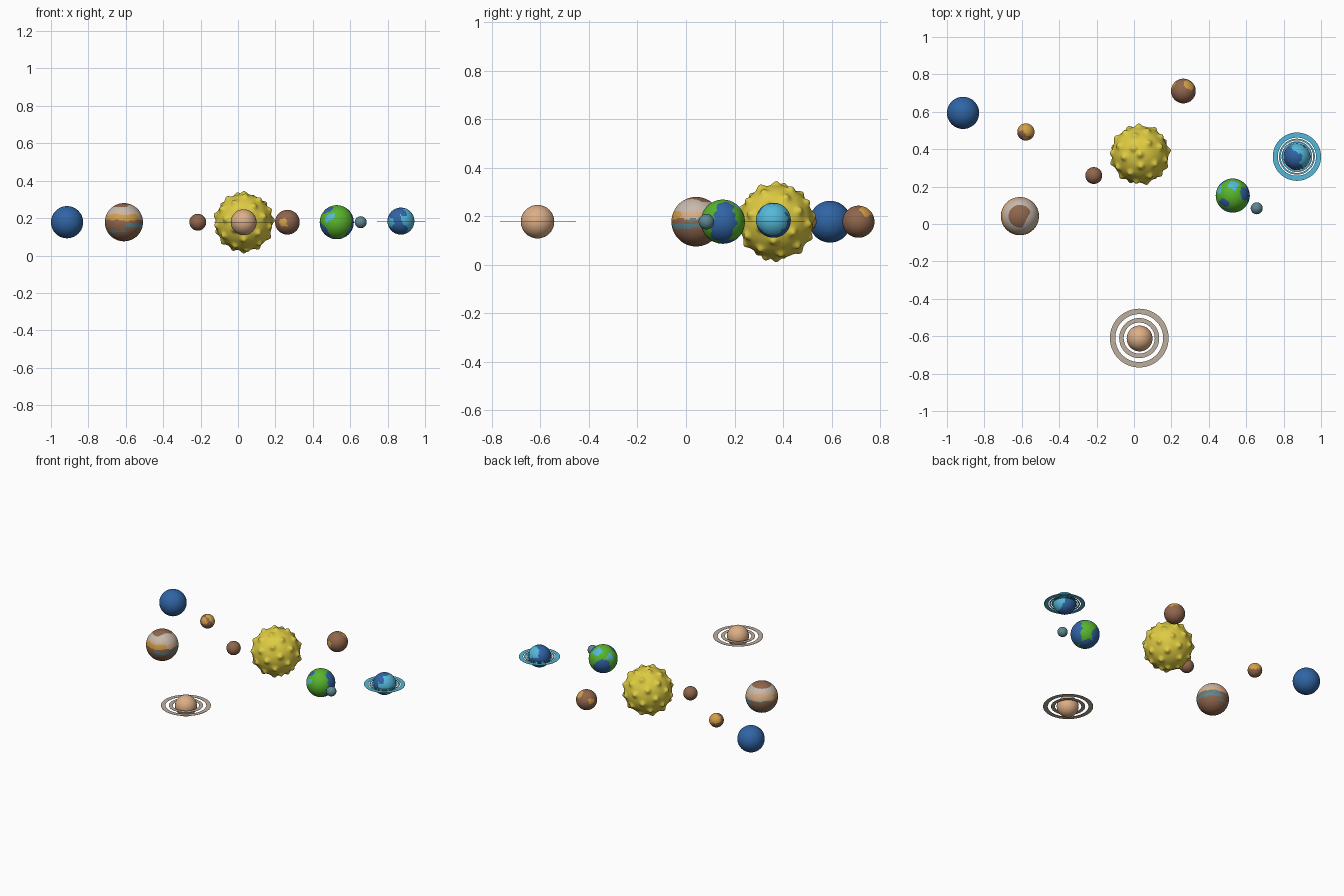
import bpy, bmesh, math
from mathutils import Vector, noise

if "Cube" in bpy.data.objects:
    bpy.data.objects.remove(bpy.data.objects["Cube"])

MID = 0.178  # height of the orbital plane


def srgb(r, g, b):
    f = lambda c: c / 12.92 if c <= 0.04045 else ((c + 0.055) / 1.055) ** 2.4
    return (f(r / 255), f(g / 255), f(b / 255), 1)


COLOURS = {
    "yellow": srgb(222, 203, 66), "blue": srgb(48, 100, 165), "brown": srgb(144, 102, 76),
    "peach": srgb(220, 174, 134), "orange": srgb(210, 158, 72), "green": srgb(88, 180, 44),
    "cyan": srgb(84, 184, 216), "slate": srgb(94, 134, 144), "pale_grey": srgb(200, 185, 172),
    "ring_grey": srgb(190, 175, 158),
}
MATS = {}
for name, col in COLOURS.items():
    MATS[name] = bpy.data.materials.new(name)
    MATS[name].diffuse_color = col


def finish(name, bm, loc, mats, rule=None, smooth=True):
    """Turn a bmesh into an object; rule(direction) picks a material name per face."""
    for f in bm.faces:
        f.smooth = smooth
        if rule:
            f.material_index = mats.index(rule(f.calc_center_median().normalized()))
    me = bpy.data.meshes.new(name)
    bm.to_mesh(me)
    bm.free()
    for m in mats:
        me.materials.append(MATS[m])
    ob = bpy.data.objects.new(name, me)
    ob.location = loc
    bpy.context.collection.objects.link(ob)
    return ob


def planet(name, x, y, r, mats, rule=None, z=MID):
    bm = bmesh.new()
    n = 96 if rule else 48
    bmesh.ops.create_uvsphere(bm, u_segments=n, v_segments=n * 2 // 3, radius=r)
    return finish(name, bm, (x, y, z), mats, rule)


def ring(name, x, y, r_in, r_out, mat, z=MID, n=96):
    """Thin flat washer."""
    bm = bmesh.new()
    h = 0.0008
    prof = [(r_in, -h), (r_out, -h), (r_out, h), (r_in, h)]
    loops = [[bm.verts.new((r * math.cos(2 * math.pi * i / n), r * math.sin(2 * math.pi * i / n), zz))
              for r, zz in prof] for i in range(n)]
    for i in range(n):
        a, b = loops[i], loops[(i + 1) % n]
        for k in range(4):
            bm.faces.new((a[k], a[(k + 1) % 4], b[(k + 1) % 4], b[k]))
    bmesh.ops.recalc_face_normals(bm, faces=bm.faces)
    finish(name, bm, (x, y, z), [mat], smooth=False)


def patches(base, spots):
    """Round patches with wobbly borders: (direction, angle in degrees, material)."""
    spots = [(Vector(d).normalized(), math.radians(a), m) for d, a, m in spots]

    def rule(d):
        out = base
        wob = 0.22 * noise.noise(d * 3.5)
        for c, a, m in spots:
            if d.angle(c) < a + wob:
                out = m
        return out
    return rule


# Sun: sphere pushed out into evenly scattered bumps, one at each pole
N = 46
bumps = []
for i in range(N):
    z = 1 - 2 * i / (N - 1)
    s, a = math.sqrt(max(0, 1 - z * z)), i * math.pi * (3 - math.sqrt(5))
    bumps.append(Vector((s * math.cos(a), s * math.sin(a), z)))
bm = bmesh.new()
bmesh.ops.create_icosphere(bm, subdivisions=6, radius=1)
for v in bm.verts:
    d = v.co.normalized()
    near = max(d.dot(b) for b in bumps)
    ang = math.acos(min(1, near))
    v.co = d * (0.151 + 0.016 * math.exp(-(ang / 0.11) ** 2))
finish("sun", bm, (0.032, 0.372, MID), ["yellow"])

# Plain planets and moon
planet("outer_blue_planet", -0.914, 0.594, 0.086, ["blue"])
planet("inner_brown_planet", -0.215, 0.259, 0.045, ["brown"])
planet("moon", 0.656, 0.084, 0.032, ["slate"])

# Small orange and brown planet
planet("small_orange_planet", -0.578, 0.492, 0.046, ["brown", "orange"],
       patches("brown", [((0.5, 0.5, 0.6), 62, "orange"), ((-0.5, 0.6, 0.5), 35, "orange"),
                         ((0, -0.8, 0.3), 30, "orange")]))

# Brown planet with orange patches
planet("brown_planet", 0.264, 0.711, 0.066, ["brown", "orange"],
       patches("brown", [((0.45, 0.55, 0.65), 26, "orange"), ((-0.3, -0.95, -0.02), 20, "orange"),
                         ((-0.8, 0.4, 0.2), 18, "orange")]))


# Banded giant: latitude stripes with wavy borders
def bands(d):
    z = d.z + 0.09 * noise.noise(Vector((d.x * 3, d.y * 3, d.z * 5)))
    if z > 0.52:
        return "brown" if d.x * 0.8 - d.y * 0.4 < 0.35 and d.z > 0.8 else "pale_grey"
    if z > 0.40:
        return "peach" if d.x < 0.1 else "pale_grey"
    if z > 0.12:
        return "orange" if d.y < 0.1 and d.x < 0.75 else "peach"
    if z > 0.04:
        return "brown" if d.y < -0.5 else "slate"
    if -0.27 < z < -0.07 and d.x > 0.05:
        return "slate"
    if -0.5 < z < -0.42 and d.x < 0.3:
        return "slate"
    return "brown"


planet("banded_giant", -0.61, 0.042, 0.102, ["brown", "orange", "peach", "pale_grey", "slate"], bands)

# Green and blue planet with pale ice patches
planet("green_blue_planet", 0.528, 0.152, 0.091, ["green", "blue", "cyan"],
       patches("green", [((1, 0.1, 0.0), 34, "blue"), ((0.75, 0.1, 0.65), 22, "blue"),
                         ((0.9, -0.1, -0.6), 28, "blue"), ((-0.8, -0.4, -0.5), 26, "blue"),
                         ((-0.5, 0.8, -0.3), 36, "blue"), ((0, 0.2, -1), 32, "blue"),
                         ((-0.5, -0.4, 0.75), 16, "blue"),
                         ((-0.42, -0.87, 0.28), 17, "cyan"), ((0.0, 0.62, 0.78), 20, "cyan"),
                         ((-0.8, 0.3, 0.45), 15, "cyan")]))

# Ringed cyan planet
planet("cyan_ringed_planet", 0.871, 0.36, 0.072, ["blue", "cyan"],
       patches("blue", [((1, -0.15, 0.15), 62, "cyan"), ((0.1, 0.75, 0.65), 32, "cyan"),
                        ((0.5, -0.8, 0.2), 34, "cyan"), ((-0.75, -0.6, -0.1), 20, "cyan"),
                        ((0.25, -0.75, 0.6), 14, "blue")]), z=0.184)
for i, (a, b) in enumerate([(0.074, 0.082), (0.087, 0.096), (0.102, 0.129)]):
    ring(f"cyan_ring_{i + 1}", 0.871, 0.36, a, b, "cyan", z=0.18)

# Ringed peach planet
planet("peach_ringed_planet", 0.03, -0.612, 0.069, ["peach"])
for i, (a, b) in enumerate([(0.083, 0.107), (0.128, 0.157)]):
    ring(f"grey_ring_{i + 1}", 0.028, -0.61, a, b, "ring_grey")

for m in bpy.data.materials:
    if m.users and not m.is_grease_pencil:
        m.use_nodes = True
        m.node_tree.nodes["Principled BSDF"].inputs["Base Color"].default_value = m.diffuse_color
